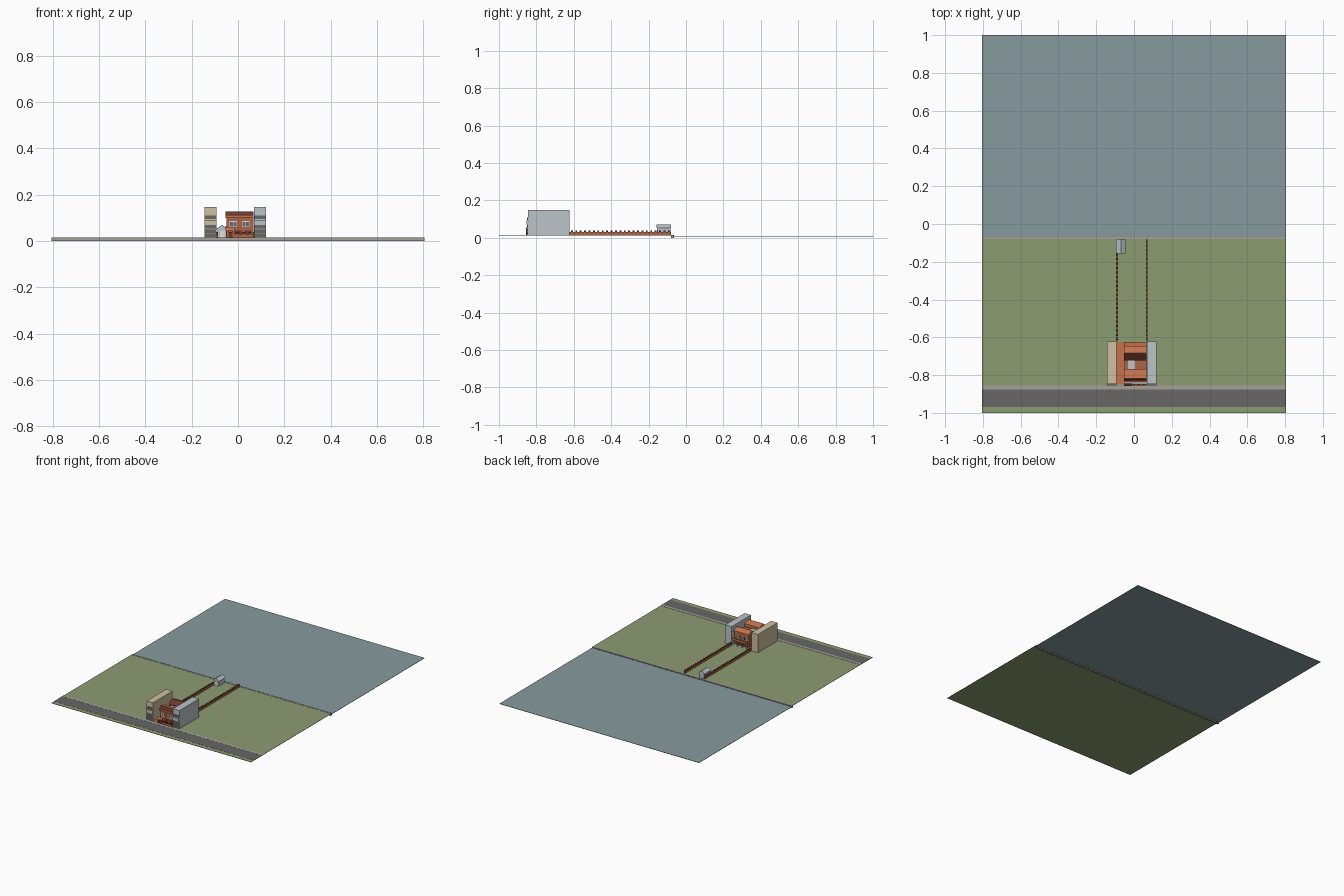
import bpy, bmesh

if "Cube" in bpy.data.objects:
    bpy.data.objects.remove(bpy.data.objects["Cube"])


def material(name, r, g, b):
    m = bpy.data.materials.new(name)
    m.diffuse_color = tuple((c / 255) ** 2.2 for c in (r, g, b)) + (1,)
    m.use_nodes = True
    m.node_tree.nodes["Principled BSDF"].inputs["Base Color"].default_value = m.diffuse_color
    return m


WATER = material("water", 134, 153, 156)
GRASS = material("grass", 139, 155, 112)
PAVING = material("paving", 163, 159, 154)
ROAD = material("asphalt", 104, 103, 102)
BRICK = material("brick", 172, 101, 73)
TILE = material("roof tile", 196, 113, 78)
TAN = material("tan render", 206, 190, 158)
GREY = material("pale grey render", 186, 195, 199)
BROWN = material("dark brown", 104, 58, 46)
WHITE = material("white trim", 220, 222, 222)


def finish(name, bm, mat):
    bmesh.ops.recalc_face_normals(bm, faces=bm.faces)
    me = bpy.data.meshes.new(name)
    bm.to_mesh(me)
    bm.free()
    me.materials.append(mat)
    ob = bpy.data.objects.new(name, me)
    bpy.context.collection.objects.link(ob)
    return ob


def add_box(bm, x0, x1, y0, y1, z0, z1):
    vs = bmesh.ops.create_cube(bm, size=1)["verts"]
    for v in vs:
        v.co.x = x1 if v.co.x > 0 else x0
        v.co.y = y1 if v.co.y > 0 else y0
        v.co.z = z1 if v.co.z > 0 else z0


def boxes(name, mat, *items):
    bm = bmesh.new()
    for it in items:
        add_box(bm, *it)
    return finish(name, bm, mat)


def prism(name, mat, profile, a0, a1, axis="x"):
    """Extrude a closed profile along x (profile is y,z) or y (profile is x,z)."""
    bm = bmesh.new()
    rings = []
    for a in (a0, a1):
        rings.append([bm.verts.new((a, p, z) if axis == "x" else (p, a, z)) for p, z in profile])
    n = len(profile)
    bm.faces.new(rings[0])
    bm.faces.new(rings[1])
    for i in range(n):
        j = (i + 1) % n
        bm.faces.new((rings[0][i], rings[0][j], rings[1][j], rings[1][i]))
    return finish(name, bm, mat)


G = 0.015       # ground level
W = 0.805       # half width of the site

# Ground, water, road and sea wall
boxes("lawn", GRASS, (-W, W, -1, -0.078, G - 0.002, G))
boxes("water_surface", WATER, (-W, W, -0.07, 1, 0.008, 0.010))
boxes("sea_wall", PAVING, (-W, W, -0.08, -0.068, 0, G + 0.001))
boxes("sea_wall_ribs", ROAD, *[(-W + 0.02 + i * 0.045, -W + 0.028 + i * 0.045, -0.068, -0.065, 0.002, G + 0.001)
                               for i in range(35)])
boxes("road", ROAD, (-W, W, -0.968, -0.876, G, G + 0.0008))
boxes("pavement", PAVING, (-W, W, -0.876, -0.856, G, G + 0.0015))
boxes("side_passage", TILE, (-0.092, -0.053, -0.848, -0.625, G, G + 0.0015))
boxes("forecourt", PAVING, (-0.053, 0.067, -0.856, -0.825, G, G + 0.0015))


# Neighbouring blocks with balcony bands on the street front
def block(side, x0, x1, mat):
    boxes(side + "_block", mat, (x0, x1, -0.846, -0.622, G, 0.148))
    boxes(side + "_block_glazing", ROAD,
          *[(x0 + 0.002, x1 - 0.002, -0.849, -0.846, a, b) for a, b in ((0.018, 0.05), (0.053, 0.07), (0.095, 0.110))])
    boxes(side + "_block_balconies", mat, (x0, x1, -0.854, -0.846, 0.070, 0.092))
    boxes(side + "_block_slabs", PAVING,
          *[(x0, x1, -0.854, -0.846, z, z + 0.004) for z in (0.030, 0.050)])


block("left", -0.144, -0.093, TAN)
block("right", 0.068, 0.120, GREY)

# House body: front wing, back wing and lower middle
X0, X1 = -0.053, 0.067
boxes("house_walls", BRICK,
      (X0 + 0.003, X1, -0.825, -0.770, G, 0.103),
      (X0 + 0.003, X1, -0.720, -0.652, G, 0.103),
      (X0 + 0.003, X1, -0.770, -0.720, G, 0.092))
boxes("courtyard_skylight", GREY, (-0.032, 0.006, -0.768, -0.722, 0.092, 0.098))

# Tiled roofs, steeper on the street side
prism("front_roof", TILE, [(-0.833, 0.101), (-0.817, 0.128), (-0.768, 0.116), (-0.768, 0.101)], X0, X1)
prism("back_roof", TILE, [(-0.722, 0.101), (-0.684, 0.128), (-0.645, 0.112), (-0.645, 0.101)], X0, X1)
prism("front_roof_slope", BROWN, [(-0.8335, 0.102), (-0.8175, 0.128), (-0.817, 0.126), (-0.832, 0.101)], X0, X1)
prism("back_roof_slope", BROWN, [(-0.7225, 0.102), (-0.6845, 0.1285), (-0.684, 0.126), (-0.721, 0.101)], X0, X1)
boxes("front_eaves", TILE, (X0, X1, -0.836, -0.825, 0.100, 0.112))

# Windows: white frame with dark panes
frames, panes = [], []
for yf, s in ((-0.825, -1), (-0.652, 1)):
    for cx in (-0.020, 0.034):
        y = sorted((yf, yf + s * 0.002))
        frames.append((cx - 0.016, cx + 0.016, *y, 0.060, 0.086))
        y = sorted((yf, yf + s * 0.003))
        for k in (-0.0075, 0.0075):
            panes.append((cx + k - 0.006, cx + k + 0.006, *y, 0.063, 0.083))
boxes("window_frames", WHITE, *frames)
boxes("window_panes", ROAD, *panes)
boxes("ground_floor_openings", BROWN,
      (-0.012, 0.018, -0.827, -0.825, G, 0.046), (0.028, 0.058, -0.827, -0.825, G, 0.046),
      (-0.040, 0.055, -0.652, -0.650, G, 0.046))

# Rear balcony on columns
boxes("rear_balcony", TILE, (X0, X1, -0.652, -0.625, 0.050, 0.056), (X0, X1, -0.628, -0.625, 0.056, 0.066))
boxes("rear_columns", WHITE, *[(x - 0.003, x + 0.003, -0.632, -0.626, G, 0.050) for x in (-0.049, -0.012, 0.026, 0.063)])

# Entrance gate with little roof
boxes("gate_posts", BRICK, *[(x - 0.004, x + 0.004, -0.855, -0.847, G, 0.048) for x in (-0.046, -0.020)])
prism("gate_roof", TILE, [(-0.858, 0.047), (-0.850, 0.060), (-0.842, 0.047)], -0.053, -0.013)
boxes("gate_door", BROWN, (-0.042, -0.024, -0.852, -0.850, G, 0.040))


# Low brick walls with knobs on top
def wall(name, a, b, fixed, axis):
    t, n = 0.003, max(2, round((b - a) / 0.024))

    def place(u0, u1, w, z0, z1):
        if axis == "y":
            return (fixed - w, fixed + w, u0, u1, z0, z1)
        return (u0, u1, fixed - w, fixed + w, z0, z1)

    boxes(name, BRICK, place(a, b, t, G, 0.031))
    centres = [a + (b - a) * (i + 0.5) / n for i in range(n)]
    boxes(name + "_knobs", BROWN, *[place(u - 0.005, u + 0.005, t + 0.001, 0.031, 0.039) for u in centres])


wall("left_garden_wall", -0.622, -0.080, -0.090, "y")
wall("right_garden_wall", -0.622, -0.080, 0.068, "y")
wall("street_wall", -0.015, 0.066, -0.851, "x")

# Boat shed by the water with a gabled roof
boxes("shed_walls", GREY, (-0.088, -0.049, -0.152, -0.084, G, 0.056))
prism("shed_roof", GREY, [(-0.094, 0.053), (-0.069, 0.070), (-0.044, 0.053)], -0.157, -0.080, "y")
boxes("shed_door", WHITE, (-0.078, -0.059, -0.154, -0.152, G, 0.045))
